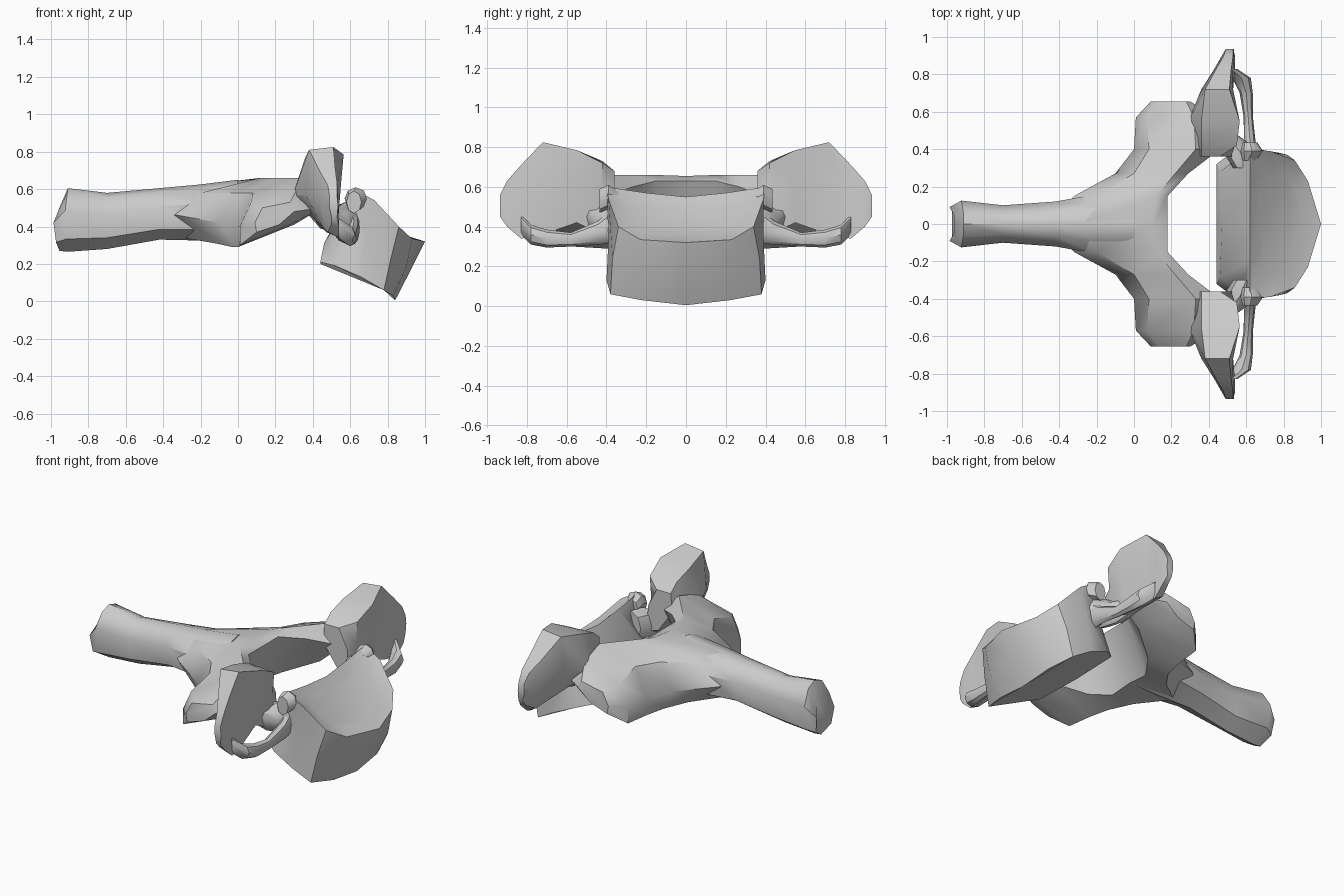
import bpy, bmesh, math


def loft(name, rings, caps=True, angle=40):
    """Skin a list of equal-length closed rings."""
    bm = bmesh.new()
    vs = [[bm.verts.new(p) for p in r] for r in rings]
    n = len(rings[0])
    for a, b in zip(vs, vs[1:]):
        for i in range(n):
            j = (i + 1) % n
            bm.faces.new((a[i], a[j], b[j], b[i]))
    for end in (vs[0], vs[-1]):
        if caps:
            bm.faces.new(end)
    bmesh.ops.recalc_face_normals(bm, faces=bm.faces[:])
    me = bpy.data.meshes.new(name)
    bm.to_mesh(me)
    bm.free()
    ob = bpy.data.objects.new(name, me)
    bpy.context.collection.objects.link(ob)
    bpy.ops.object.select_all(action='DESELECT')
    ob.select_set(True)
    bpy.context.view_layer.objects.active = ob
    bpy.ops.object.shade_smooth_by_angle(angle=math.radians(angle))
    return ob


def mirror_ring(half):
    """Complete a half ring that starts and ends on the y = 0 plane."""
    return half + [(x, -y, z) for x, y, z in half[-2:0:-1]]


def slices(secs, s=1):
    """Sections given as (y, [(x, z), ...])."""
    return [[(x, s * y, z) for x, z in pts] for y, pts in secs]


def tube(name, path, n=8):
    """Rod along y: path of (x, y, z, half width in x, half height in z)."""
    rings = []
    for x, y, z, rx, rz in path:
        rings.append([(x + rx * math.cos(2 * math.pi * i / n), y,
                       z + rz * math.sin(2 * math.pi * i / n)) for i in range(n)])
    return loft(name, rings)


# vertebral body: lower endplate, waist, upper rim, dished upper endplate
bottom = [(.44, 0, .20), (.44, .32, .21), (.52, .38, .19), (.66, .40, .13),
          (.78, .38, .06), (.83, .22, .03), (.84, 0, .005)]
waist = [(.47, 0, .32), (.46, .28, .31), (.56, .37, .36), (.68, .39, .34),
         (.82, .37, .24), (.90, .23, .18), (.925, 0, .17)]
rim = [(.62, 0, .55), (.62, .20, .57), (.62, .40, .60), (.73, .39, .54),
       (.86, .34, .40), (.93, .23, .335), (1.0, 0, .32)]
dish = [(.68, 0, .49), (.68, .15, .50), (.69, .28, .51), (.75, .29, .46),
        (.83, .25, .39), (.87, .16, .36), (.90, 0, .345)]
loft("vertebral_body", [mirror_ring(r) for r in (bottom, waist, rim, dish)])

# spinous process: octagonal sections along x (x, half width, bottom, top)
spine = []
for x, w, lo, hi, lean in ((-.955, .09, .27, .50, -.045), (-.91, .125, .265, .605, -.02),
                           (-.70, .10, .28, .58, 0), (-.42, .12, .33, .605, 0),
                           (-.2, .16, .325, .625, 0), (.0, .16, .33, .65, 0)):
    m, h = (lo + hi) / 2, (hi - lo) / 2
    spine.append([(x + lean * (1 - abs(c)), w * a, m + h * c) for a, c in
                  ((1, .3), (.55, .85), (0, 1), (-.55, .85), (-1, .3),
                   (-.85, -.6), (0, -1), (.85, -.6))])
loft("spinous_process", spine)

# lamina and articular pillars, one arch from side to side
half_arch = [
    (0, [(-.30, .34), (-.45, .47), (-.30, .61), (.10, .655), (.18, .63), (.03, .33)]),
    (.15, [(-.12, .31), (-.32, .46), (-.20, .58), (.12, .66), (.18, .63), (.04, .31)]),
    (.27, [(-.03, .29), (-.10, .42), (.00, .58), (.22, .66), (.29, .60), (.12, .34)]),
    (.40, [(.00, .29), (.00, .40), (.08, .58), (.33, .66), (.46, .55), (.30, .41)]),
    (.57, [(.01, .30), (.01, .40), (.07, .53), (.32, .61), (.45, .50), (.28, .41)]),
    (.655, [(.10, .37), (.09, .42), (.13, .50), (.28, .53), (.30, .48), (.22, .41)])]
arch = slices(half_arch[:0:-1], -1) + slices(half_arch)
loft("lamina_arch", arch)

# superior facet flaring into the transverse process
facet = [
    (.36, [(.35, .56), (.36, .68), (.46, .68), (.52, .56), (.53, .40), (.45, .42)]),
    (.42, [(.33, .55), (.36, .73), (.55, .72), (.54, .58), (.53, .36), (.44, .39)]),
    (.55, [(.29, .56), (.36, .77), (.565, .785), (.55, .62), (.51, .42), (.42, .43)]),
    (.72, [(.36, .57), (.38, .81), (.51, .825), (.53, .62), (.53, .36), (.45, .40)]),
    (.83, [(.43, .56), (.44, .69), (.52, .71), (.53, .58), (.54, .34), (.48, .37)]),
    (.90, [(.47, .53), (.48, .62), (.53, .63), (.535, .54), (.54, .40), (.50, .41)]),
    (.935, [(.49, .50), (.49, .56), (.53, .56), (.535, .51), (.53, .45), (.50, .45)])]

for side, s in (("right", -1), ("left", 1)):
    loft(side + "_transverse_process", slices(facet, s))
    # pedicle joining the body to the pillar
    tube(side + "_pedicle", [(.60, s * .30, .43, .07, .10), (.57, s * .38, .43, .09, .10),
                             (.52, s * .45, .42, .07, .07), (.47, s * .50, .45, .05, .05)])
    # front bar enclosing the transverse foramen
    tube(side + "_front_bar", [(.60, s * .34, .42, .05, .10), (.62, s * .44, .37, .03, .06),
                               (.61, s * .58, .335, .025, .035), (.60, s * .70, .34, .035, .045),
                               (.575, s * .78, .36, .05, .05), (.52, s * .83, .41, .03, .05)])
    # raised lip on the side of the upper endplate
    tube(side + "_body_lip", [(.62, s * .34, .53, .04, .05), (.63, s * .39, .55, .06, .06),
                              (.62, s * .435, .53, .04, .06)])
